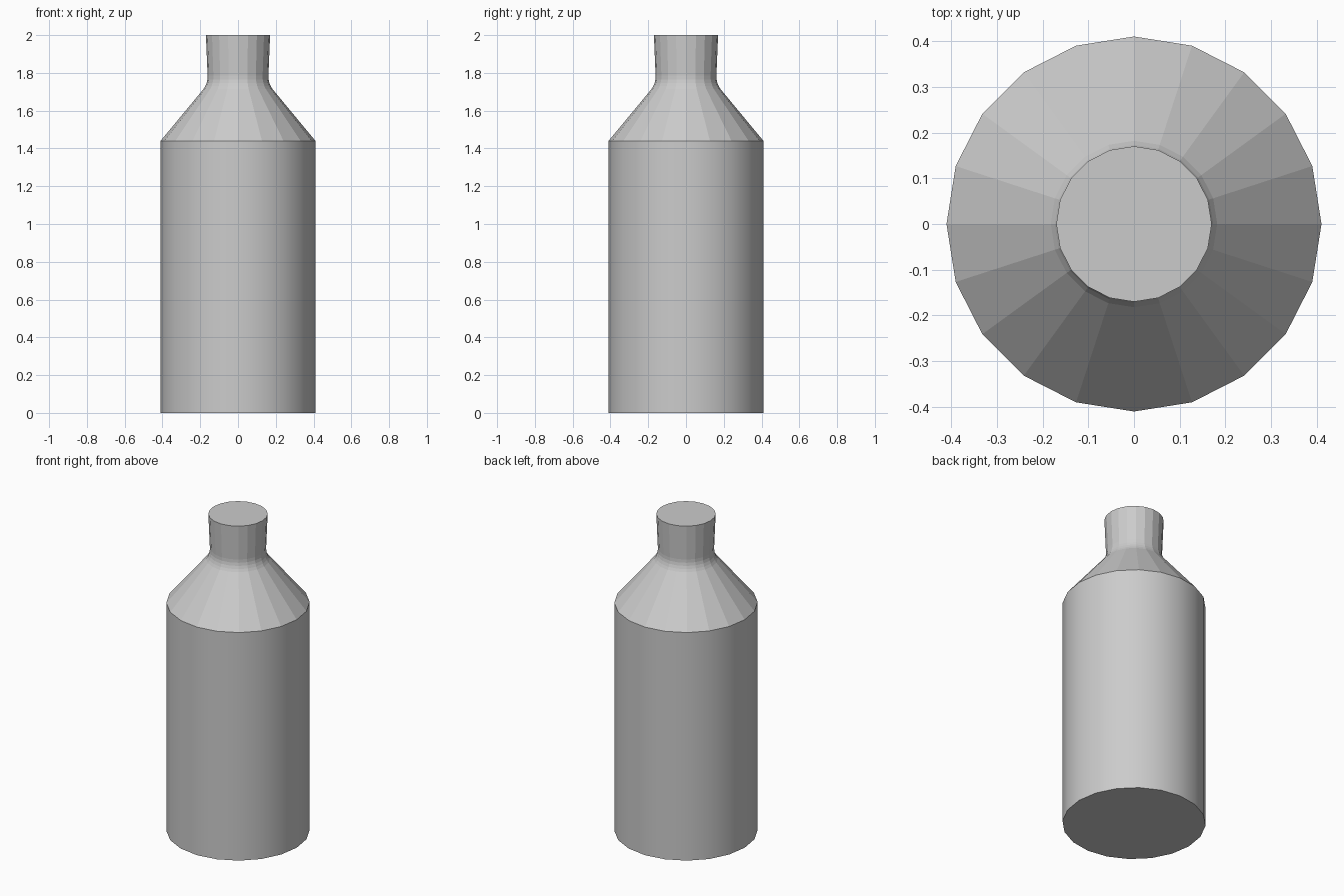
import bpy, bmesh, math

if "Cube" in bpy.data.objects:
    bpy.data.objects.remove(bpy.data.objects["Cube"])

SIDES = 20
# Outline as (radius, height): body, sloped shoulder, curved throat, neck
PROFILE = [(0.41, 0), (0.41, 1.44), (0.182, 1.715), (0.173, 1.73),
           (0.166, 1.747), (0.162, 1.765), (0.161, 1.785), (0.17, 2.0)]

bm = bmesh.new()
rings = []
for r, z in PROFILE:
    rings.append([bm.verts.new((r * math.cos(2 * math.pi * i / SIDES),
                                r * math.sin(2 * math.pi * i / SIDES), z))
                  for i in range(SIDES)])

# Walls: the body is smooth, shoulder and neck are faceted
for level, (low, high) in enumerate(zip(rings, rings[1:])):
    for i in range(SIDES):
        j = (i + 1) % SIDES
        face = bm.faces.new((low[i], low[j], high[j], high[i]))
        face.smooth = level == 0

# Flat base and closed top
bm.faces.new(rings[0][::-1])
bm.faces.new(rings[-1])

# Crisp edges around the body
bm.edges.ensure_lookup_table()
for ring in (rings[0], rings[1], rings[-1]):
    for i in range(SIDES):
        bm.edges.get((ring[i], ring[(i + 1) % SIDES])).smooth = False

mesh = bpy.data.meshes.new("bottle")
bm.to_mesh(mesh)
bm.free()
bpy.context.collection.objects.link(bpy.data.objects.new("bottle", mesh))
